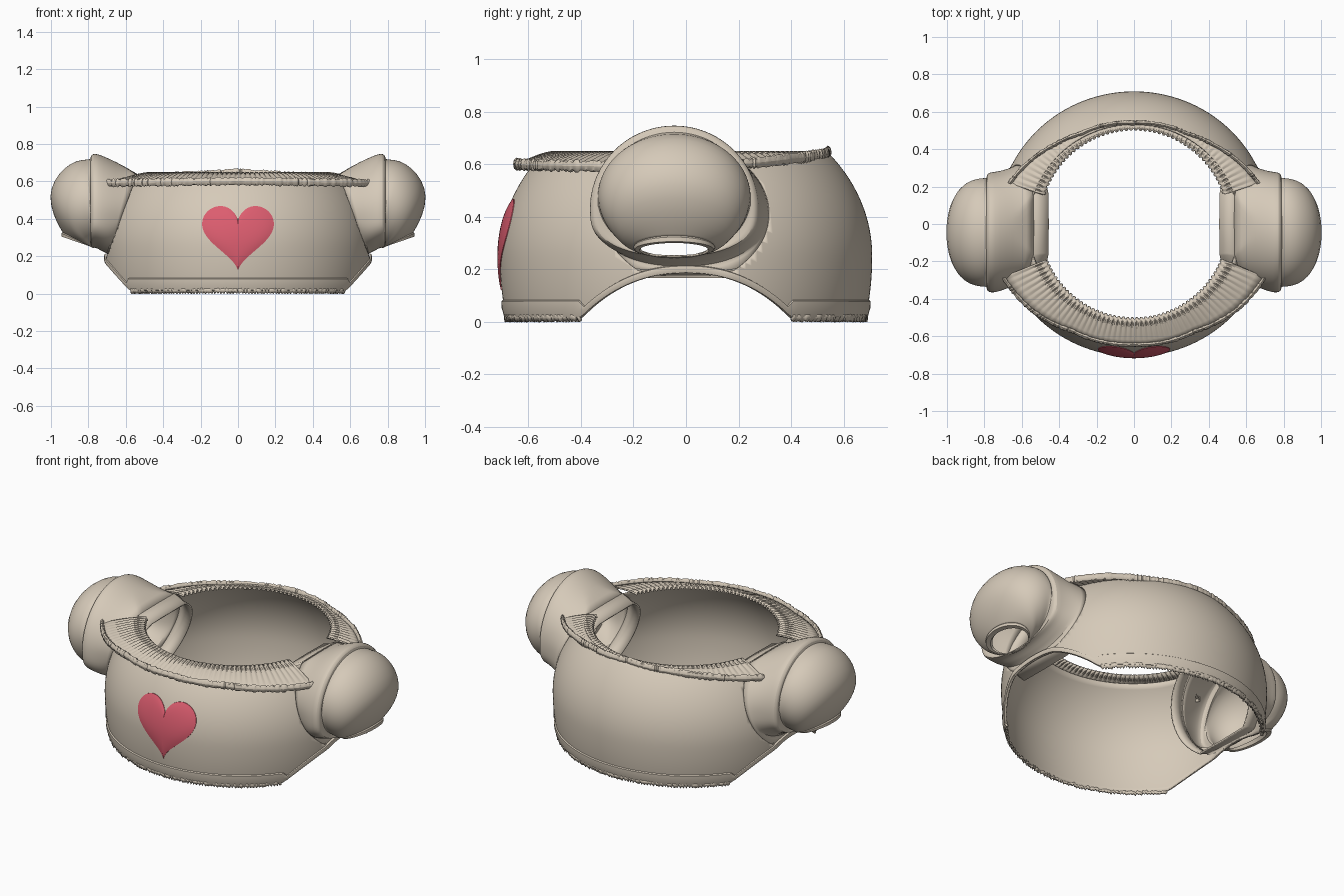
import bpy, bmesh, math, random
from mathutils import Vector

if "Cube" in bpy.data.objects:
    bpy.data.objects.remove(bpy.data.objects["Cube"])

random.seed(4)
TAU = 2 * math.pi


def material(name, col):
    m = bpy.data.materials.new(name)
    m.diffuse_color = (*col, 1)
    m.use_nodes = True
    m.node_tree.nodes["Principled BSDF"].inputs["Base Color"].default_value = m.diffuse_color
    return m


CLOTH = material("beige cloth", (0.67, 0.59, 0.485))
RED = material("heart red", (0.72, 0.11, 0.16))


def surface(name, rows, mat=CLOTH, closed=True, thick=0.0, subsurf=0, cuts=(), angle=40):
    """Skin a list of equally long point rows, optionally trimmed by planes."""
    bm = bmesh.new()
    vs = [[bm.verts.new(p) for p in row] for row in rows]
    n = len(rows[0])
    for a, b in zip(vs, vs[1:]):
        for i in range(n if closed else n - 1):
            j = (i + 1) % n
            bm.faces.new((a[i], a[j], b[j], b[i]))
    for co, no in cuts:
        bmesh.ops.bisect_plane(bm, geom=bm.verts[:] + bm.edges[:] + bm.faces[:],
                               plane_co=co, plane_no=no, clear_outer=True)
    bmesh.ops.recalc_face_normals(bm, faces=bm.faces[:])
    me = bpy.data.meshes.new(name)
    bm.to_mesh(me)
    bm.free()
    me.materials.append(mat)
    for p in me.polygons:
        p.use_smooth = True
    me.set_sharp_from_angle(angle=math.radians(angle))
    ob = bpy.data.objects.new(name, me)
    bpy.context.collection.objects.link(ob)
    if subsurf:
        ob.modifiers.new("smooth", 'SUBSURF').levels = subsurf
    if thick:
        s = ob.modifiers.new("thickness", 'SOLIDIFY')
        s.thickness, s.offset = thick, 0
    return ob


def interp(table, x):
    for (x0, y0), (x1, y1) in zip(table, table[1:]):
        if x <= x1:
            t = (x - x0) / (x1 - x0)
            return y0 + (y1 - y0) * t
    return table[-1][1]


def radius(z):
    b = 0.606 if z > 0.25 else 0.9
    return 0.705 * math.sqrt(1 - ((z - 0.25) / b) ** 2)


def bottom(a):
    """Hem height: straight in front and back, arched at the sides."""
    y = abs(0.69 * math.cos(a))
    return 0.015 + 0.17 * max(0, 1 - (y / 0.4) ** 2.2)


def polar(a, r, z):          # angle 0 is the front
    return (r * math.sin(a), -r * math.cos(a), z)


WIDE = 1.03                  # the body is slightly wider than deep


def body_point(a, off, z):
    x, y, z = polar(a, radius(z) + off, z)
    lim = 0.702 + off
    return (max(-lim, min(lim, x * WIDE)), y, z)


# body shell with slanted planar armholes
N = 192
ANG = [TAU * i / N for i in range(N)]
SLANT = 0.37
cuts = [((s * 0.565, 0, 0.56), (s, 0, SLANT)) for s in (1, -1)]
rows = []
for k in range(25):
    row = []
    for a in ANG:
        zb, zt = bottom(a), 0.633 - 0.013 * math.cos(a)
        row.append(body_point(a, 0, zb + (zt - zb) * k / 24))
    rows.append(row)
surface("body", rows, thick=0.008, cuts=cuts)

# raised hem band along the whole lower edge
rows = []
for f, off in ((0, 0.0), (0.05, 0.01), (0.5, 0.014), (0.9, 0.011), (1, 0.0)):
    row = []
    for a in ANG:
        zb = bottom(a)
        row.append(body_point(a, off, zb + f * (0.07 if zb < 0.016 else 0.03)))
    rows.append(row)
surface("hem_band", rows)

# ragged lace under the front and back hem
for name, mid in (("front_lace", 0), ("back_lace", math.pi)):
    angs = [mid + math.radians(-54 + 108 * i / 160) for i in range(161)]
    jag = [0.0 if i % 2 else random.uniform(0.004, 0.014) for i in range(161)]
    surface(name, [[body_point(a, 0.005, 0.03) for a in angs],
                   [body_point(a, random.uniform(-.006, .008), j) for a, j in zip(angs, jag)]],
            closed=False, thick=0.012)

# pleated neck brim, front and back pieces, with lumpy outer trim
OUTER = [(0, .645), (30, .66), (50, .715), (68, .755), (108, .70), (120, .655), (135, .60),
         (150, .56), (180, .54)]
OUTZ = [(0, .595), (68, .585), (108, .595), (130, .615), (180, .64)]


def brim(name, start, end, n):
    angs = [start + (end - start) * i / n for i in range(n + 1)]
    outer, outz = [], []
    for d in angs:
        e = abs((d + 180) % 360 - 180)
        outer.append(interp(OUTER, e))
        outz.append(interp(OUTZ, e))
    rows = []
    for k in range(6):
        t = k / 5
        row = []
        for i, d in enumerate(angs):
            rin = 0.503 + (0.006 if i % 4 < 2 else -0.004)
            r = rin + (outer[i] - rin) * t
            z = 0.643 + (outz[i] - 0.643) * t ** 1.4
            z += (0.004 if i % 4 < 2 else -0.004) * (1 - t)
            row.append(polar(math.radians(d), r, z))
        rows.append(row)
    surface(name, rows, closed=False, thick=0.008)
    lump = [random.uniform(0.8, 1.25) for _ in angs]
    rows = []
    for k in range(9):
        c, s = math.cos(TAU * k / 8), math.sin(TAU * k / 8)
        rows.append([polar(math.radians(d), outer[i] + 0.011 * c * lump[i],
                           outz[i] + 0.006 + 0.02 * s * lump[i]) for i, d in enumerate(angs)])
    surface(name + "_trim", rows, closed=False)


brim("front_brim", -68, 68, 200)
brim("back_brim", 108, 252, 200)

# puff sleeves
M = 48
US = [TAU * i / M for i in range(M)]
CY = -0.045


def armhole(inset=0.0, scale=1.0):
    ring = []
    for u in US:
        z = 0.4155 + 0.22 * math.cos(u)
        x = 0.565 + (0.56 - z) * SLANT
        y = math.copysign(math.sqrt(max(0, radius(z) ** 2 - (x / WIDE) ** 2)), math.sin(u))
        if abs(math.sin(u)) < 1e-6:
            y = 0
        z = 0.4155 + (z - 0.4155) * scale
        ring.append((x - inset * 0.94, y * scale, z - inset * 0.35))
    return ring


def cap(x, width, top, low, lean=0.0, cy=CY):
    """Upright ring with a flattened underside."""
    ring = []
    for u in US:
        c = math.cos(u)
        dz = top * c if c > 0 else -low * abs(c) ** 0.65
        ring.append((x - lean * dz, cy + width * math.sin(u), 0.43 + dz))
    return ring


def puff(deg, length, width):
    """Ring swung about the underarm point, from vertical towards the cuff."""
    t = math.radians(deg)
    d = Vector((math.sin(t), 0, math.cos(t)))
    p = Vector((0.77, CY, 0.245))
    return [tuple(p + d * (length / 2 * (1 + math.cos(u))) + Vector((0, width * math.sin(u), 0)))
            for u in US]


def mirrored(rows, s):
    return [[(s * x, y, z) for x, y, z in row] for row in rows]


sleeve = [armhole(), cap(0.655, 0.315, 0.252, 0.215, 0.16, -0.017),
          cap(0.705, 0.318, 0.287, 0.205, 0.07, -0.035),
          cap(0.75, 0.32, 0.315, 0.185), cap(0.775, 0.318, 0.315, 0.18),
          cap(0.785, 0.305, 0.305, 0.18), cap(0.785, 0.288, 0.288, 0.18)]
puffs = [(4, .47, .289), (11, .475, .287), (20, .455, .282), (30, .42, .268), (41, .365, .243),
         (51, .275, .213), (59, .21, .178), (65, .175, .143)]
sleeve += [puff(*p) for p in puffs]
cuff = [puff(62, .185, .15), puff(66, .19, .155), puff(71, .185, .15), puff(70, .16, .132),
        puff(62, .155, .128)]
lining = [armhole(), armhole(0.04, 0.97), armhole(0.085, 0.98)]
for side, s in (("right", 1), ("left", -1)):
    surface(side + "_sleeve", mirrored(sleeve, s), thick=0.006, subsurf=1)
    surface(side + "_cuff", mirrored(cuff, s))
    surface(side + "_armhole_lining", mirrored(lining, s), thick=0.01)

# heart badge hugging the front of the body
rows = []
for k in range(13):
    f = max(k / 12, 0.002)
    row = []
    for i in range(96):
        t = TAU * i / 96
        x = 0.192 * math.sin(t) ** 3 * f
        hz = 13 * math.cos(t) - 5 * math.cos(2 * t) - 2 * math.cos(3 * t) - math.cos(4 * t)
        z = 0.325 + 0.012 * hz * f
        y = -math.sqrt(radius(z) ** 2 - (x / WIDE) ** 2) - 0.007 - 0.006 * (1 - f ** 5)
        row.append((x, y, z))
    rows.append(row)
rows.append([(x, y + 0.005, z) for x, y, z in rows[-1]])
surface("heart", rows, RED)
